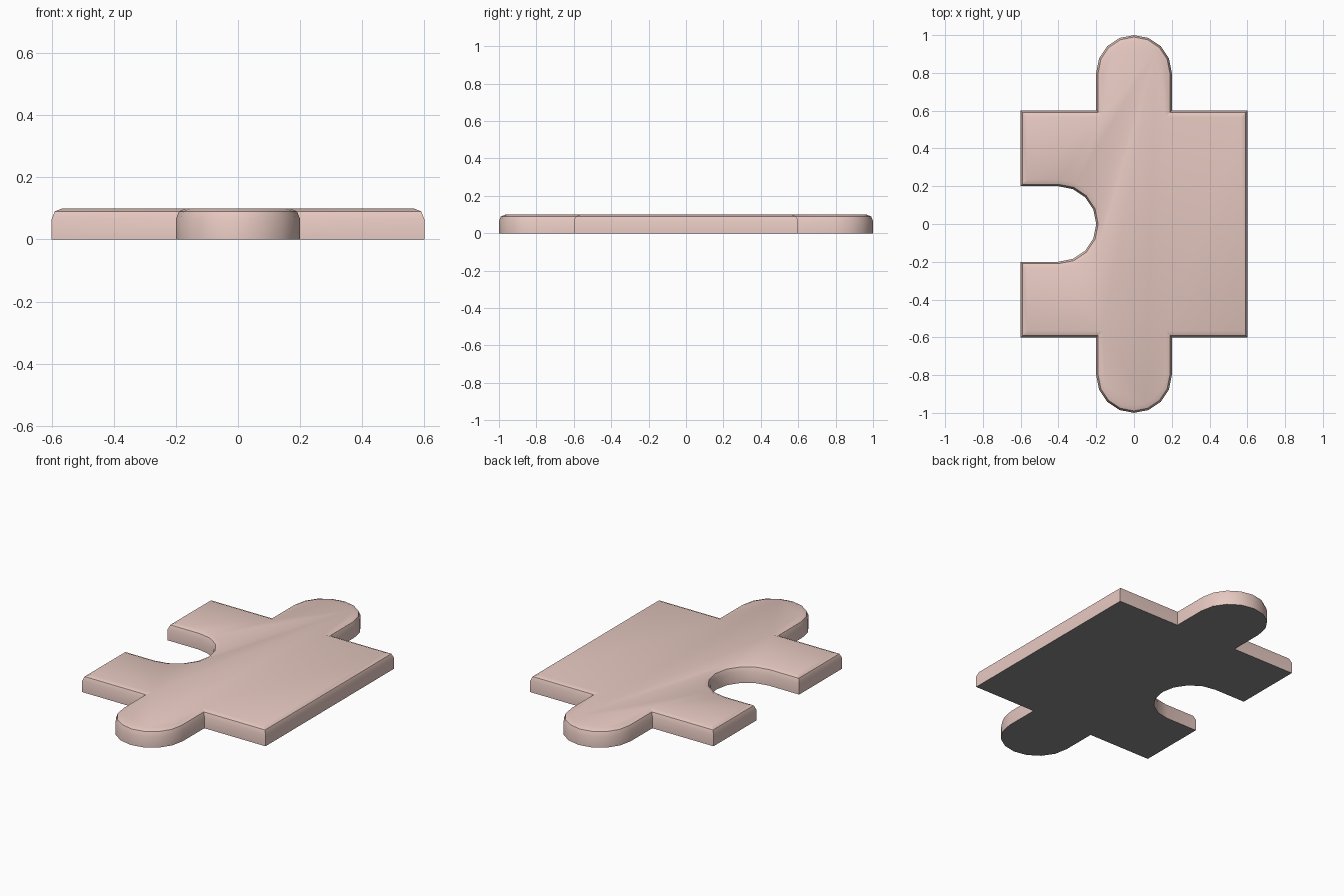
import bpy, bmesh, math
from mathutils import Vector

if "Cube" in bpy.data.objects:
    bpy.data.objects.remove(bpy.data.objects["Cube"])


def material(name, colour):
    m = bpy.data.materials.new(name)
    m.diffuse_color = (*colour, 1)
    m.use_nodes = True
    m.node_tree.nodes["Principled BSDF"].inputs["Base Color"].default_value = m.diffuse_color
    return m


def half_round(cx, cy, start, sweep, radius=0.2, steps=8):
    """Points along a half circle, angles in degrees."""
    angles = [math.radians(start + sweep * i / steps) for i in range(steps + 1)]
    return [Vector((cx + radius * math.cos(a), cy + radius * math.sin(a))) for a in angles]


def inset(points, d):
    """Move a counter-clockwise outline inwards by d with mitred corners."""
    result = []
    for i, p in enumerate(points):
        a = (p - points[i - 1]).normalized()
        b = (points[(i + 1) % len(points)] - p).normalized()
        na, nb = Vector((-a.y, a.x)), Vector((-b.y, b.x))
        result.append(p + (na + nb) * d / (1 + na.dot(nb)))
    return result


# Outline, counter-clockwise: square body, round tabs front and back, notch on the left
V = Vector
outline = [V((-0.6, -0.6)), V((-0.2, -0.6))]
outline += half_round(0, -0.8, 180, 180)
outline += [V((0.2, -0.6)), V((0.6, -0.6)), V((0.6, 0.6)), V((0.2, 0.6))]
outline += half_round(0, 0.8, 0, 180)
outline += [V((-0.2, 0.6)), V((-0.6, 0.6)), V((-0.6, 0.2))]
outline += half_round(-0.4, 0, 90, -180)
outline += [V((-0.6, -0.2))]

# Stacked rings: straight wall, then a rounded top edge
profile = [(0, 0), (0, 0.065), (0.01, 0.09), (0.035, 0.1)]
bm = bmesh.new()
rings = [[bm.verts.new((p.x, p.y, z)) for p in inset(outline, d)] for d, z in profile]
n = len(outline)
for low, high in zip(rings, rings[1:]):
    for i in range(n):
        j = (i + 1) % n
        bm.faces.new((low[i], low[j], high[j], high[i]))
bm.faces.new(rings[-1])

# Grey underside
bottom = bm.faces.new(rings[0][::-1])
bottom.material_index = 1

mesh = bpy.data.meshes.new("puzzle_piece")
bm.to_mesh(mesh)
bm.free()
mesh.materials.append(material("pale pink", (0.80, 0.585, 0.535)))
mesh.materials.append(material("grey", (0.26, 0.26, 0.26)))
piece = bpy.data.objects.new("puzzle_piece", mesh)
bpy.context.collection.objects.link(piece)
bpy.context.view_layer.objects.active = piece
piece.select_set(True)
bpy.ops.object.shade_smooth_by_angle(angle=math.radians(30))
